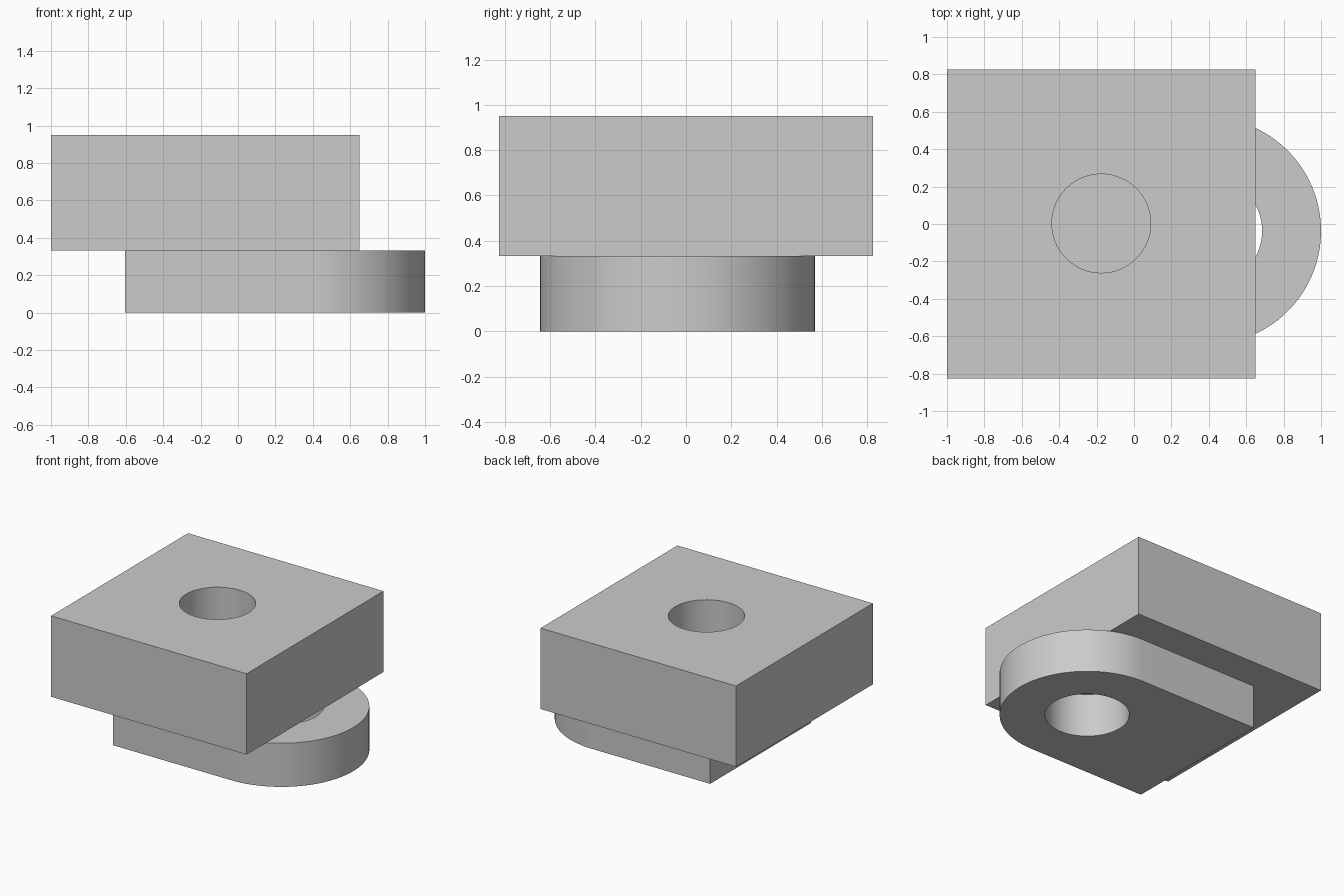
import bpy, bmesh
from math import pi, sin, cos, radians

cube = bpy.data.objects.get("Cube")
if cube:
    bpy.data.objects.remove(cube, do_unlink=True)

# Single flat grey
grey = bpy.data.materials.new("plain_grey")
grey.use_nodes = True
colour = (0.6, 0.6, 0.6, 1)
grey.diffuse_color = colour
grey.node_tree.nodes["Principled BSDF"].inputs["Base Color"].default_value = colour


def arc(cx, cy, r, start, end, steps):
    angles = [start + (end - start) * i / steps for i in range(steps + 1)]
    return [(cx + r * cos(a), cy + r * sin(a)) for a in angles]


def prism(name, outline, z0, z1):
    """Extrude a closed outline from z0 to z1."""
    bm = bmesh.new()
    base = bm.faces.new([bm.verts.new((x, y, z0)) for x, y in outline])
    top = bmesh.ops.extrude_face_region(bm, geom=[base])["geom"]
    verts = [g for g in top if isinstance(g, bmesh.types.BMVert)]
    bmesh.ops.translate(bm, verts=verts, vec=(0, 0, z1 - z0))
    bmesh.ops.recalc_face_normals(bm, faces=bm.faces)
    mesh = bpy.data.meshes.new(name)
    bm.to_mesh(mesh)
    bm.free()
    mesh.materials.append(grey)
    obj = bpy.data.objects.new(name, mesh)
    bpy.context.collection.objects.link(obj)
    return obj


def drill(obj, cx, cy, r):
    """Cut a round vertical through hole, then shade the curved walls smooth."""
    cutter = prism("hole_cutter", arc(cx, cy, r, 0, 2 * pi, 96)[:-1], -1, 2)
    cutter.hide_render = True
    mod = obj.modifiers.new("hole", "BOOLEAN")
    mod.operation = "DIFFERENCE"
    mod.solver = "EXACT"
    mod.object = cutter
    bpy.ops.object.select_all(action="DESELECT")
    bpy.context.view_layer.objects.active = obj
    obj.select_set(True)
    bpy.ops.object.modifier_apply(modifier=mod.name)
    bpy.data.objects.remove(cutter, do_unlink=True)
    bpy.ops.object.shade_smooth_by_angle(angle=radians(30))


# Square block with a central hole
block = prism("upper_block", [(-1, -0.825), (0.65, -0.825), (0.65, 0.825), (-1, 0.825)], 0.333, 0.95)
drill(block, -0.175, 0.003, 0.264)

# Round-ended lug underneath, with a hole concentric with its end
cx, cy, r = 0.393, -0.037, 0.607
lug = prism("lower_lug", [(-0.603, cy + r), (-0.603, cy - r)] + arc(cx, cy, r, -pi / 2, pi / 2, 64), 0, 0.333)
drill(lug, cx, cy, 0.292)
